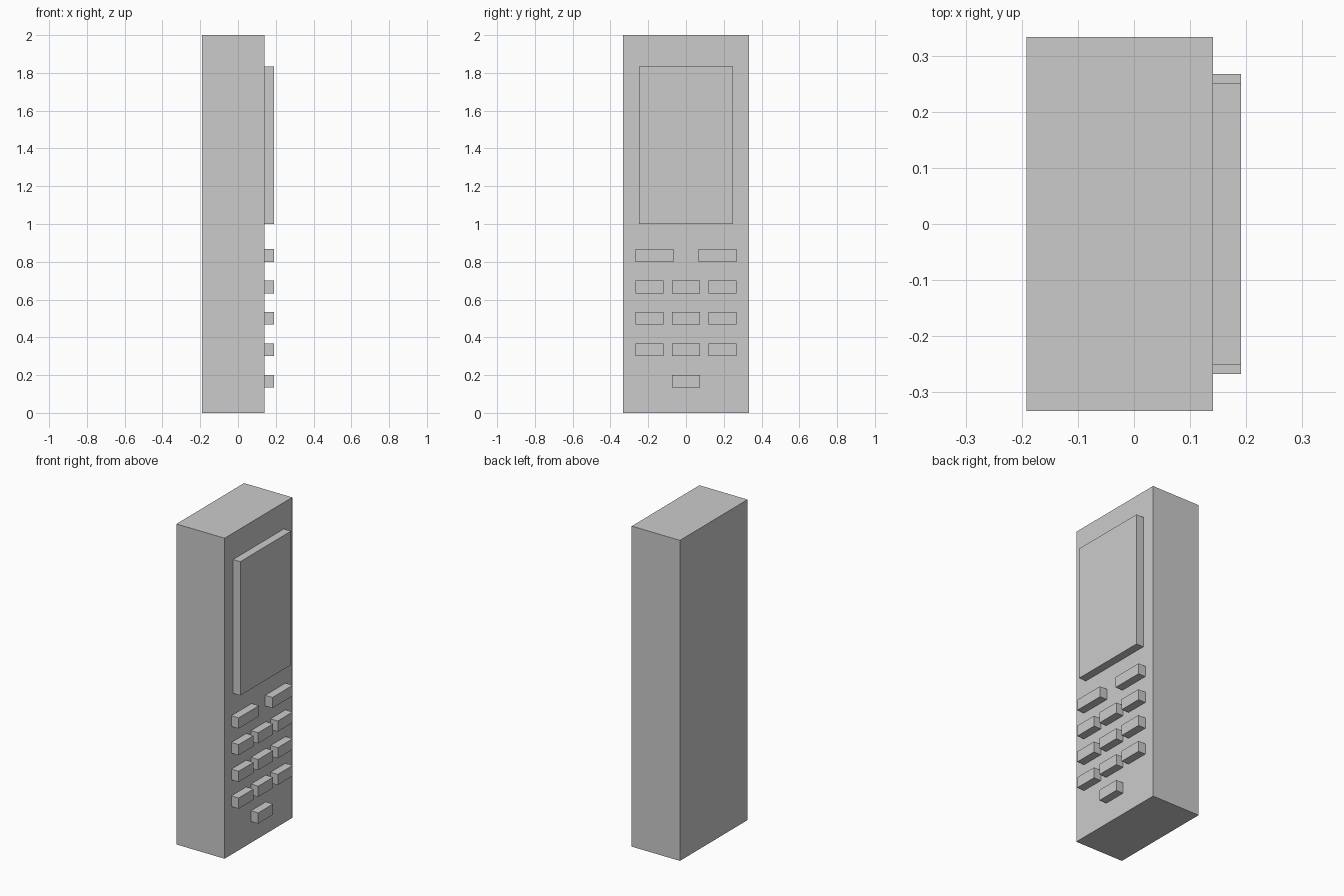
import bpy

if "Cube" in bpy.data.objects:
    bpy.data.objects.remove(bpy.data.objects["Cube"])

FACE_X = 0.141   # front face of the body
RAISE = 0.05     # how far screen and keys stand out


def box(name, x0, x1, y, z0, z1, width):
    bpy.ops.mesh.primitive_cube_add(size=1, location=((x0 + x1) / 2, y, (z0 + z1) / 2))
    ob = bpy.context.object
    ob.name = name
    ob.scale = (x1 - x0, width, z1 - z0)
    bpy.ops.object.transform_apply(location=False, rotation=False, scale=True)
    return ob


def raised(name, y, z0, z1, width):
    return box(name, FACE_X, FACE_X + RAISE, y, z0, z1, width)


# Body and screen
box("body", -0.1915, FACE_X, 0, 0, 2, 0.667)
raised("screen", 0, 1.0, 1.835, 0.5)

# Keypad rows from top to bottom: name, y positions, key width
rows = [
    ("soft_key", (-0.167, 0.167), 0.2),
    ("number_key_upper", (-0.193, 0, 0.193), 0.147),
    ("number_key_middle", (-0.193, 0, 0.193), 0.147),
    ("number_key_lower", (-0.193, 0, 0.193), 0.147),
    ("bottom_key", (0,), 0.147),
]
for i, (name, ys, width) in enumerate(rows):
    z = (5 - i) / 6
    for k, y in enumerate(ys):
        raised(f"{name}_{k + 1}", y, z - 0.0333, z + 0.0333, width)
